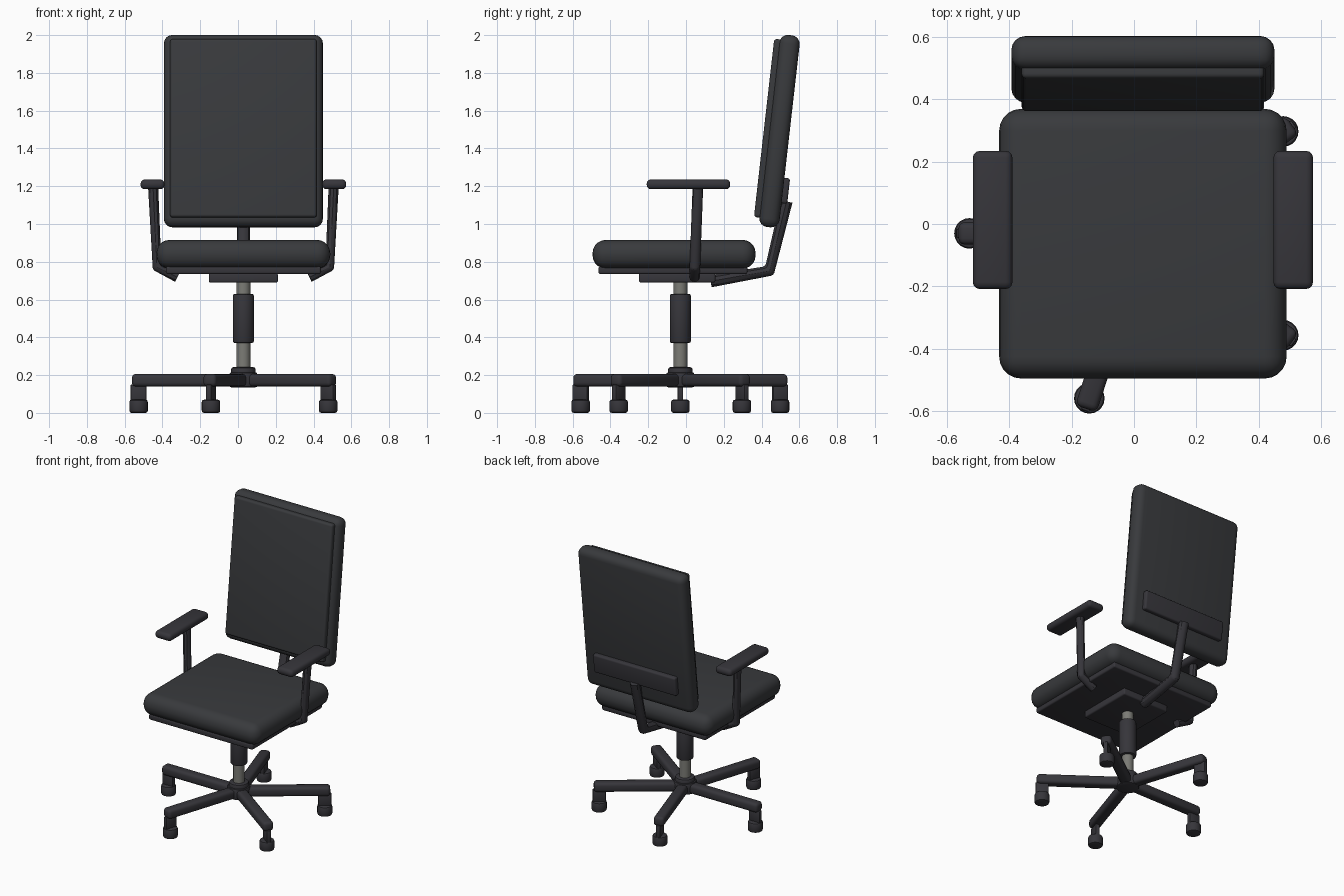
import bpy, math
from mathutils import Vector, Matrix

if "Cube" in bpy.data.objects:
    bpy.data.objects.remove(bpy.data.objects["Cube"])

CX, CY = 0.0285, -0.03          # chair centre line and column position
TILT = math.radians(-6.5)       # backrest lean


def material(name, rgb):
    m = bpy.data.materials.new(name)
    m.diffuse_color = (*rgb, 1)
    m.use_nodes = True
    m.node_tree.nodes["Principled BSDF"].inputs["Base Color"].default_value = m.diffuse_color
    return m


FABRIC = material("charcoal fabric", (0.040, 0.042, 0.046))
PLASTIC = material("dark plastic", (0.037, 0.036, 0.043))
METAL = material("grey metal", (0.20, 0.20, 0.18))


def finish(name, mat, bevel=0, segments=3):
    ob = bpy.context.object
    ob.name = name
    ob.data.materials.append(mat)
    if bevel:
        bpy.ops.object.transform_apply(location=False, rotation=False, scale=True)
        b = ob.modifiers.new("rounding", 'BEVEL')
        b.width, b.segments = bevel, segments
        b.limit_method = 'ANGLE'
        b.angle_limit = math.radians(40)
        bpy.ops.object.modifier_apply(modifier=b.name)
    bpy.ops.object.shade_smooth_by_angle(angle=math.radians(35))
    return ob


def box(name, mat, loc, size, bevel, rot=(0, 0, 0), segments=3):
    bpy.ops.mesh.primitive_cube_add(size=1, location=loc, rotation=rot)
    bpy.context.object.scale = size
    return finish(name, mat, bevel, segments)


def cylinder(name, mat, x, y, z0, z1, r, bevel=0, sides=24):
    bpy.ops.mesh.primitive_cylinder_add(vertices=sides, radius=r, depth=z1 - z0,
                                        location=(x, y, (z0 + z1) / 2))
    return finish(name, mat, bevel, 2)


def tube(name, mat, points, r):
    """Round bar along a polyline with mitred corners."""
    cu = bpy.data.curves.new(name, 'CURVE')
    cu.dimensions = '3D'
    cu.bevel_depth, cu.bevel_resolution = r, 3
    cu.use_fill_caps = True
    sp = cu.splines.new('POLY')
    sp.points.add(len(points) - 1)
    for p, co in zip(sp.points, points):
        p.co = (*co, 1)
    ob = bpy.data.objects.new(name, cu)
    bpy.context.collection.objects.link(ob)
    bpy.ops.object.select_all(action='DESELECT')
    ob.select_set(True)
    bpy.context.view_layer.objects.active = ob
    bpy.ops.object.convert(target='MESH')
    return finish(name, mat, r * 0.4, 2)


# Star base: five legs with casters
for i in range(5):
    a = math.pi + i * math.tau / 5
    d = Vector((math.cos(a), math.sin(a), 0))
    c = Vector((CX, CY, 0))
    p = c + d * 0.295
    box(f"base_leg_{i+1}", PLASTIC, (p.x, p.y, 0.173), (0.59, 0.072, 0.066), 0.02, (0, 0, a))
    p = c + d * 0.555
    box(f"caster_fork_{i+1}", PLASTIC, (p.x, p.y, 0.105), (0.085, 0.03, 0.09), 0.006, (0, 0, a), 2)
    cylinder(f"caster_wheel_{i+1}", PLASTIC, p.x, p.y, 0, 0.07, 0.049, 0.012, 20)

# Hub and gas column
cylinder("hub", PLASTIC, CX, CY, 0.135, 0.215, 0.075, 0.012)
cylinder("hub_collar", PLASTIC, CX, CY, 0.19, 0.242, 0.065, 0.012)
cylinder("gas_column", METAL, CX, CY, 0.2, 0.7, 0.037)
cylinder("column_sleeve", PLASTIC, CX, CY, 0.37, 0.63, 0.056, 0.01)

# Seat
box("tilt_mechanism", PLASTIC, (CX, -0.047, 0.715), (0.366, 0.405, 0.05), 0.01)
box("seat_plate", PLASTIC, (CX, -0.069, 0.755), (0.82, 0.788, 0.04), 0.01)
box("seat", FABRIC, (CX, -0.063, 0.84), (0.92, 0.863, 0.152), 0.07, segments=5)

# Backrest, built around its own tilted centre
back_frame = Matrix.Translation((CX, 0.495, 1.4915)) @ Matrix.Rotation(TILT, 4, 'X')


def back_box(name, mat, offset, size, bevel):
    box(name, mat, back_frame @ Vector(offset), size, bevel, (TILT, 0, 0), 4)


back_box("backrest", FABRIC, (0, 0, 0), (0.842, 0.108, 1.023), 0.045)
back_box("backrest_front_panel", FABRIC, (0, -0.054, 0.008), (0.776, 0.058, 0.95), 0.015)
back_box("backrest_rear_plate", PLASTIC, (0, 0.055, -0.31), (0.65, 0.058, 0.135), 0.012)

# Bent bar joining mechanism and backrest
tube("back_support", PLASTIC,
     [(CX, 0.13, 0.697), (CX, 0.442, 0.752), (CX, 0.532, 1.12)], 0.034)

# Armrests, mirrored left and right
for side, s in (("left", -1), ("right", 1)):
    box(f"{side}_arm_pad", PLASTIC, (CX + s * 0.481, 0.013, 1.21), (0.127, 0.442, 0.052), 0.022)
    tube(f"{side}_arm_post", PLASTIC,
         [(CX + s * 0.478, 0.063, 1.2), (CX + s * 0.457, 0.047, 0.772),
          (CX + s * 0.35, 0.045, 0.718)], 0.028)
